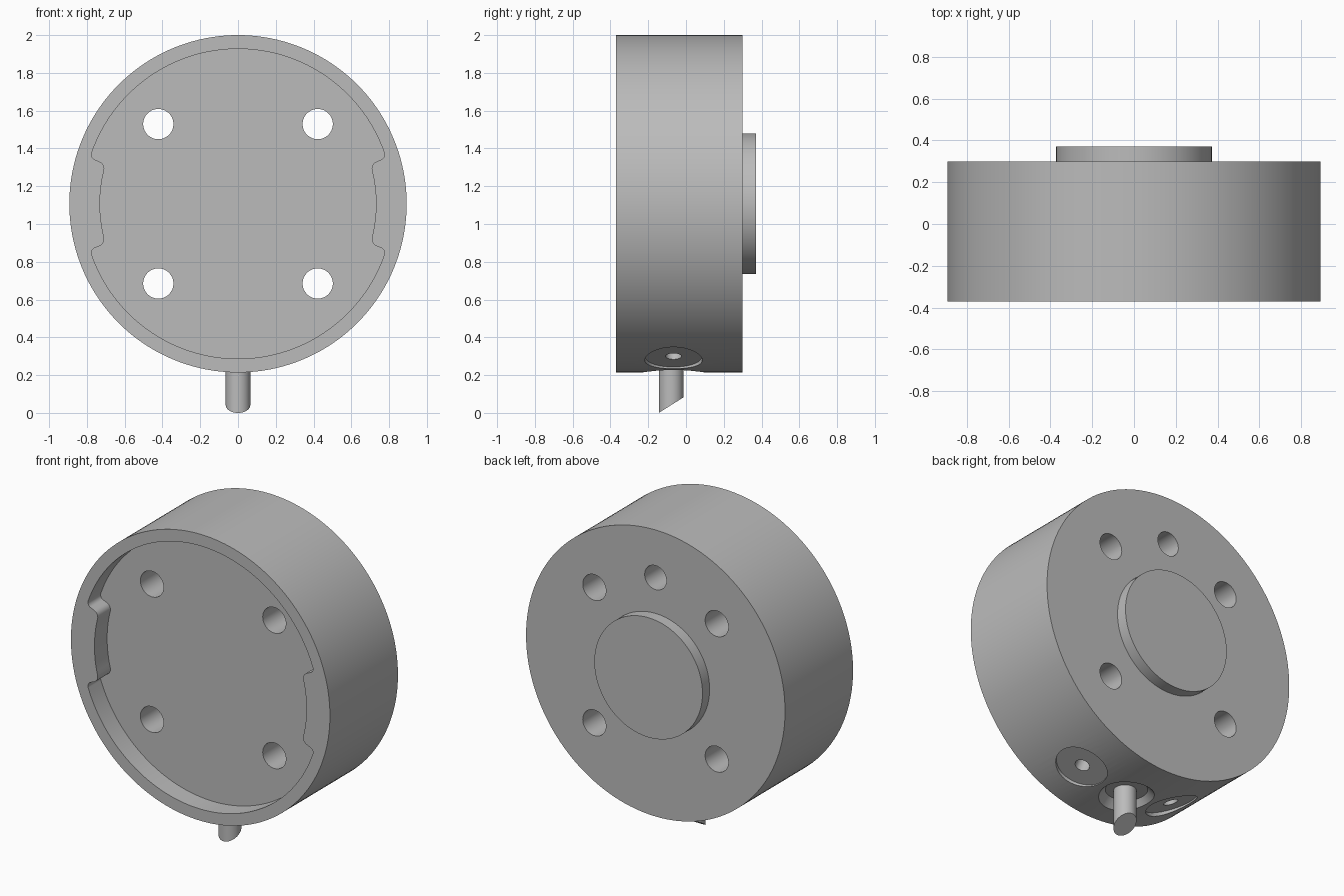
import bpy, bmesh, math
from mathutils import Vector

if "Cube" in bpy.data.objects:
    bpy.data.objects.remove(bpy.data.objects["Cube"], do_unlink=True)

CENTRE_Z = 1.107
FRONT, FLOOR, BACK, BOSS_END = -0.37, -0.245, 0.30, 0.37
BODY_R = 0.893
PORT_Y = -0.066

grey = bpy.data.materials.new("plain grey")
grey.use_nodes = True
colour = (0.5, 0.5, 0.5, 1)
grey.diffuse_color = colour
grey.node_tree.nodes["Principled BSDF"].inputs["Base Color"].default_value = colour


def finish(name, bm):
    bmesh.ops.recalc_face_normals(bm, faces=bm.faces)
    mesh = bpy.data.meshes.new(name)
    bm.to_mesh(mesh)
    bm.free()
    obj = bpy.data.objects.new(name, mesh)
    mesh.materials.append(grey)
    bpy.context.collection.objects.link(obj)
    return obj


def rod_mesh(start, end, r1, r2=None, sides=64):
    """Cylinder or cone running from start to end."""
    start, end = Vector(start), Vector(end)
    axis = end - start
    bm = bmesh.new()
    bmesh.ops.create_cone(bm, cap_ends=True, segments=sides, radius1=r1,
                          radius2=r1 if r2 is None else r2, depth=axis.length)
    bm.transform(axis.to_track_quat('Z', 'Y').to_matrix().to_4x4())
    bmesh.ops.translate(bm, verts=bm.verts, vec=(start + end) / 2)
    return bm


def rod(name, *args, **kw):
    return finish(name, rod_mesh(*args, **kw))


def arc(cx, cz, r, a0, a1, n):
    angles = [math.radians(a0 + (a1 - a0) * i / n) for i in range(n + 1)]
    return [(cx + r * math.cos(a), cz + r * math.sin(a)) for a in angles]


def smooth(obj):
    bpy.ops.object.select_all(action='DESELECT')
    obj.select_set(True)
    bpy.context.view_layer.objects.active = obj
    bpy.ops.object.shade_smooth_by_angle(angle=math.radians(30))


# Main drum
body = rod("drum_body", (0, FRONT, CENTRE_Z), (0, BACK, CENTRE_Z), BODY_R, sides=160)
cutters = []

# Front recess: one quadrant of the outline, mirrored both ways
quarter = (arc(0, 0, 0.82, 90, 19.3, 32) + arc(0.746, 0.261, 0.03, 12, -70, 6)
           + arc(0.748, 0.186, 0.04, 110, 194, 6) + arc(0, 0, 0.731, 12, 0, 5))
right = quarter + [(x, -z) for x, z in quarter[-2::-1]]
outline = right + [(-x, z) for x, z in right[-2:0:-1]]
bm = bmesh.new()
face = bm.faces.new([bm.verts.new((x, FLOOR, z + CENTRE_Z)) for x, z in outline])
new = bmesh.ops.extrude_face_region(bm, geom=[face], use_keep_orig=True)["geom"]
bmesh.ops.translate(bm, verts=[v for v in new if isinstance(v, bmesh.types.BMVert)],
                    vec=(0, FRONT - FLOOR - 0.05, 0))
cutters.append(finish("recess_cutter", bm))

# Four through holes and a blind hole at the top of the back
for sx in (-1, 1):
    for sz in (-1, 1):
        x, z = 0.422 * sx, CENTRE_Z + 0.422 * sz
        cutters.append(rod("hole_cutter", (x, FRONT - 0.1, z), (x, BACK + 0.1, z), 0.08))
top = CENTRE_Z + 0.596
cutters.append(rod("blind_hole_cutter", (0, 0, top), (0, BACK + 0.1, top), 0.075))


# Ports around the underside
def port_point(angle, dist):
    a = math.radians(angle)
    return (math.sin(a) * dist, PORT_Y, CENTRE_Z - math.cos(a) * dist)


for angle in (-22, 22):
    cutters.append(rod("spotface_cutter", port_point(angle, 0.871), port_point(angle, 1), 0.152))
    cutters.append(rod("port_cutter", port_point(angle, 0.6), port_point(angle, 1), 0.042))
cutters.append(rod("socket_cutter", port_point(0, 0.845), port_point(0, 0.92), 0.12, 0.19))

for cutter in cutters:
    mod = body.modifiers.new("cut", 'BOOLEAN')
    mod.operation, mod.solver, mod.object = 'DIFFERENCE', 'EXACT', cutter

# Bake the cuts and drop the cutters
bpy.context.view_layer.update()
depsgraph = bpy.context.evaluated_depsgraph_get()
cut_mesh = bpy.data.meshes.new_from_object(body.evaluated_get(depsgraph))
body.modifiers.clear()
body.data = cut_mesh
cut_mesh.materials.clear()
cut_mesh.materials.append(grey)
for poly in cut_mesh.polygons:
    poly.material_index = 0
for cutter in cutters:
    bpy.data.objects.remove(cutter, do_unlink=True)

# Raised round boss on the back
boss = rod("back_boss", (0, BACK - 0.02, CENTRE_Z), (0, BOSS_END, CENTRE_Z), 0.373, sides=96)

# Cable stub with a slanted end
bm = rod_mesh((0, -0.079, -0.1), (0, -0.079, 0.3), 0.065)
cut = bmesh.ops.bisect_plane(bm, geom=bm.verts[:] + bm.edges[:] + bm.faces[:],
                             plane_co=(0, -0.144, 0), plane_no=(0, 0.63, -1),
                             clear_outer=True)["geom_cut"]
bmesh.ops.contextual_create(bm, geom=[e for e in cut if isinstance(e, bmesh.types.BMEdge)])
stub = finish("cable_stub", bm)

for obj in (body, boss, stub):
    smooth(obj)
